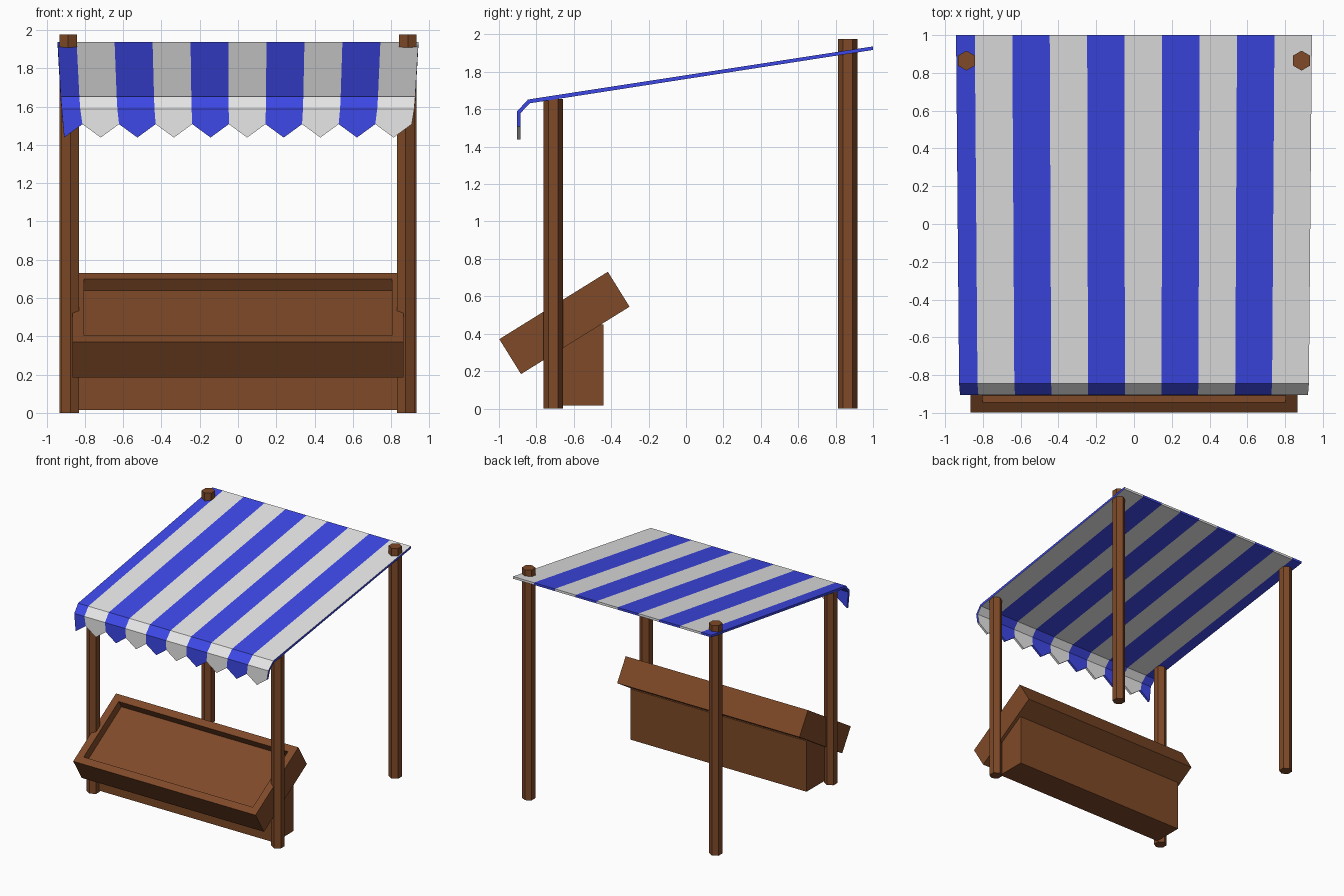
import bpy, bmesh, math
from mathutils import Matrix, Vector

default = bpy.data.objects.get("Cube")
if default:
    bpy.data.objects.remove(default, do_unlink=True)


def material(name, rgb):
    mat = bpy.data.materials.new(name)
    mat.use_nodes = True
    mat.diffuse_color = (*rgb, 1)
    mat.node_tree.nodes["Principled BSDF"].inputs["Base Color"].default_value = (*rgb, 1)
    return mat


wood = material("brown_wood", (0.21, 0.067, 0.021))
blue = material("blue_cloth", (0.047, 0.065, 0.8))
white = material("white_cloth", (0.8, 0.8, 0.8))


def add_object(name, bm, *mats):
    bmesh.ops.recalc_face_normals(bm, faces=bm.faces)
    mesh = bpy.data.meshes.new(name)
    bm.to_mesh(mesh)
    bm.free()
    for mat in mats:
        mesh.materials.append(mat)
    obj = bpy.data.objects.new(name, mesh)
    bpy.context.collection.objects.link(obj)
    return obj


def box(size):
    bm = bmesh.new()
    bmesh.ops.create_cube(bm, size=1)
    bmesh.ops.scale(bm, vec=size, verts=bm.verts)
    return bm


# Hexagonal posts, with a corner facing front and back
def post(name, x, y, height):
    bm = bmesh.new()
    bmesh.ops.create_cone(bm, cap_ends=True, segments=6, radius1=0.0525,
                          radius2=0.0525, depth=height)
    # Find the orientation from the first corner, then turn it to face +y
    corner = bm.verts[:][0].co
    turn = math.pi / 2 - math.atan2(corner.y, corner.x)
    bm.transform(Matrix.Translation((x, y, height / 2)) @ Matrix.Rotation(turn, 4, "Z"))
    add_object(name, bm, wood)


for side, sign in (("left", 1), ("right", -1)):
    post("front_post_" + side, sign * 0.876, -0.71, 1.655)
    post("back_post_" + side, sign * 0.887, 0.865, 1.975)

# Counter base under the crate
base = box((1.672, 0.26, 0.435))
base.transform(Matrix.Translation((0, -0.57, 0.2325)))
add_object("counter_base", base, wood)

# Tilted display crate with a recessed top
crate = box((1.73, 0.683, 0.22))
crate.normal_update()
top = max(crate.faces, key=lambda f: f.calc_center_median().z)
bmesh.ops.inset_individual(crate, faces=[top], thickness=0.062, use_even_offset=True)
bmesh.ops.inset_individual(crate, faces=[top], thickness=0, depth=-0.07)
crate.transform(Matrix.Translation((0, -0.65, 0.4575))
                @ Matrix.Rotation(math.atan2(0.36, 0.58), 4, "X"))
add_object("display_crate", crate, wood)

# Striped canopy: rows of (half width, y, z) over the top and back underneath
TIP, NOTCH = 1.438, 1.508
rows = [(0.942, 1.0, 1.936), (0.926, -0.845, 1.652), (0.921, -0.904, 1.588),
        (0.908, -0.904, None), (0.908, -0.884, None), (0.921, -0.884, 1.58),
        (0.926, -0.835, 1.632), (0.942, 1.0, 1.917)]
COLUMNS = 19  # each column is half a stripe

bm = bmesh.new()
grid = []
for k in range(COLUMNS + 1):
    u = 2 * k / COLUMNS - 1
    hem = NOTCH if k % 2 else TIP
    grid.append([bm.verts.new((u * w, y, hem if z is None else z)) for w, y, z in rows])

n = len(rows)
for k in range(COLUMNS):
    a, b = grid[k], grid[k + 1]
    for r in range(n):
        s = (r + 1) % n
        face = bm.faces.new((a[r], a[s], b[s], b[r]))
        face.material_index = (k + 1) // 2 % 2

# Blue side edges of the cloth
for end in (grid[0], grid[-1]):
    for r in range(n // 2 - 1):
        bm.faces.new((end[r], end[r + 1], end[n - 2 - r], end[n - 1 - r]))
add_object("striped_canopy", bm, blue, white)
